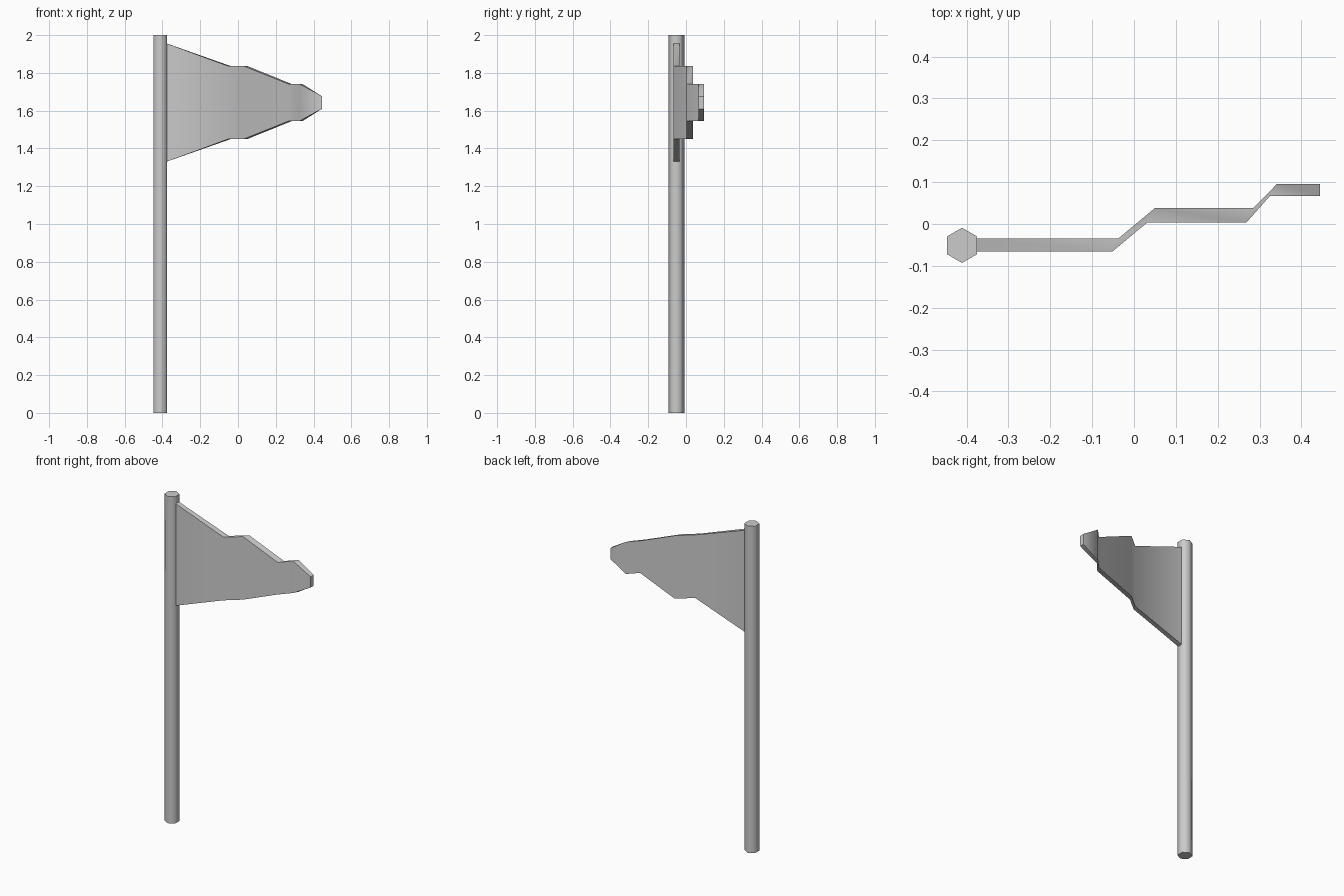
import bpy, bmesh, math

cube = bpy.data.objects.get("Cube")
if cube:
    bpy.data.objects.remove(cube, do_unlink=True)


def make_material(name, rgb):
    mat = bpy.data.materials.new(name)
    mat.use_nodes = True
    mat.diffuse_color = (*rgb, 1)
    mat.node_tree.nodes["Principled BSDF"].inputs["Base Color"].default_value = (*rgb, 1)
    return mat


grey = make_material("plain grey", (0.6, 0.6, 0.6))


def smooth(obj, degrees):
    bpy.ops.object.select_all(action="DESELECT")
    obj.select_set(True)
    bpy.context.view_layer.objects.active = obj
    bpy.ops.object.shade_smooth_by_angle(angle=math.radians(degrees))


# Six-sided pole
bpy.ops.mesh.primitive_cylinder_add(vertices=6, radius=0.042, depth=2,
                                    location=(-0.411, -0.051, 1))
pole = bpy.context.object
pole.name = "pole"
pole.data.materials.append(grey)
smooth(pole, 65)

# Folded pennant: front x, back x, front y, back y, half height
stations = [
    (-0.378, -0.378, -0.066, -0.035, 0.313),
    (-0.052, -0.038, -0.066, -0.035, 0.193),
    (0.031, 0.050, 0.003, 0.038, 0.193),
    (0.268, 0.285, 0.003, 0.038, 0.098),
    (0.325, 0.342, 0.067, 0.096, 0.098),
    (0.445, 0.445, 0.067, 0.096, 0.033),
]
middle = 1.643
bm = bmesh.new()
rings = []
for fx, bx, fy, by, h in stations:
    corners = [(fx, fy, -h), (bx, by, -h), (bx, by, h), (fx, fy, h)]
    rings.append([bm.verts.new((x, y, middle + z)) for x, y, z in corners])
for a, b in zip(rings, rings[1:]):
    for i in range(4):
        j = (i + 1) % 4
        bm.faces.new((a[i], a[j], b[j], b[i]))
bm.faces.new(rings[0])
bm.faces.new(rings[-1])
bmesh.ops.recalc_face_normals(bm, faces=bm.faces)
mesh = bpy.data.meshes.new("pennant")
bm.to_mesh(mesh)
bm.free()
pennant = bpy.data.objects.new("pennant", mesh)
bpy.context.collection.objects.link(pennant)
mesh.materials.append(grey)
smooth(pennant, 60)
